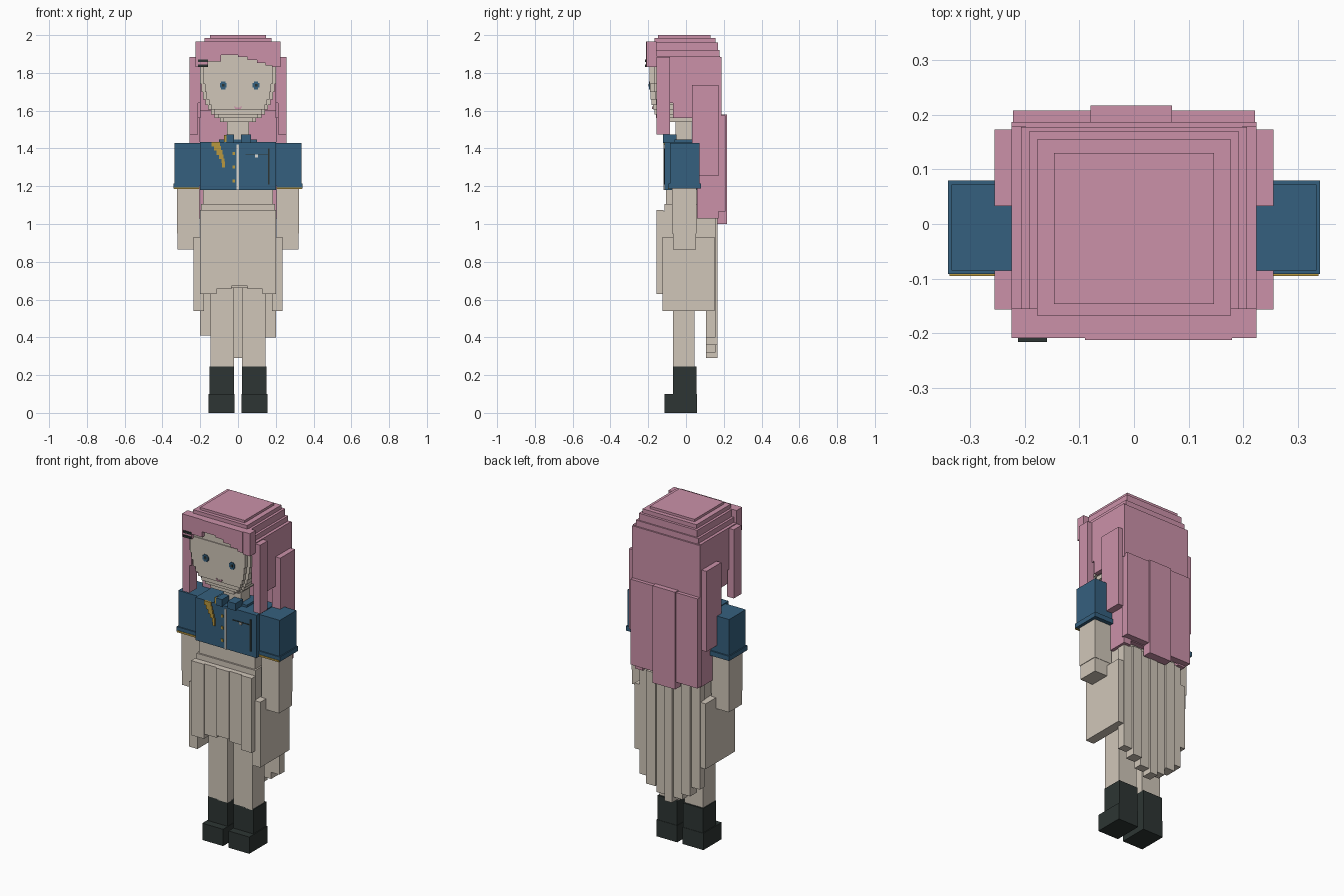
import bpy, bmesh


def material(name, r, g, b):
    m = bpy.data.materials.new(name)
    lin = [((c / 255 + 0.055) / 1.055) ** 2.4 for c in (r, g, b)]
    m.diffuse_color = (*lin, 1)
    return m


PINK = material("hair pink", 203, 145, 169)
SKIN = material("warm cream", 208, 198, 185)
BLUE = material("jacket blue", 53, 96, 126)
DARK = material("boot black", 45, 53, 51)
GOLD = material("gold trim", 186, 152, 62)
LIGHT = material("pale trim", 222, 218, 210)


def boxes(name, mat, *dims):
    """One object made of boxes given as (x0, x1, y0, y1, z0, z1)."""
    bm = bmesh.new()
    for x0, x1, y0, y1, z0, z1 in dims:
        verts = bmesh.ops.create_cube(bm, size=1)["verts"]
        for v in verts:
            v.co = ((x0 + x1) / 2 + v.co.x * (x1 - x0),
                    (y0 + y1) / 2 + v.co.y * (y1 - y0),
                    (z0 + z1) / 2 + v.co.z * (z1 - z0))
    mesh = bpy.data.meshes.new(name)
    bm.to_mesh(mesh)
    bm.free()
    mesh.materials.append(mat)
    ob = bpy.data.objects.new(name, mesh)
    bpy.context.collection.objects.link(ob)
    return ob


def pair(name, mat, *dims):
    """The same boxes on both sides of x = 0."""
    mirrored = [(-x1, -x0, *rest) for x0, x1, *rest in dims]
    return boxes(name, mat, *dims, *mirrored)


# Boots and legs
pair("boots", DARK, (0.02, 0.15, -0.07, 0.055, 0.1, 0.245),
     (0.018, 0.155, -0.115, 0.057, 0, 0.1))
pair("legs", SKIN, (0.02, 0.145, -0.07, 0.045, 0.24, 0.72))

# Skirt: core, hip panels, front pleats and trailing back pleats
boxes("skirt_core", SKIN, (-0.195, 0.195, -0.125, 0.14, 0.66, 1.07))
pair("skirt_sides", SKIN, (0.18, 0.235, -0.125, 0.15, 0.54, 0.93))
front_x = (-0.2, -0.115, -0.035, 0.05, 0.13, 0.2)
front_z = (0.63, 0.655, 0.672, 0.655, 0.63)
boxes("skirt_front_pleats", SKIN, *[
    (front_x[i], front_x[i + 1], -0.157 + 0.007 * (i % 2), -0.12, z, 1.075)
    for i, z in enumerate(front_z)])
back_x = (-0.2, -0.145, -0.085, -0.025, 0.025, 0.085, 0.145, 0.2)
back_z = (0.41, 0.36, 0.32, 0.29, 0.32, 0.36, 0.40)
boxes("skirt_back_pleats", SKIN, *[
    (back_x[i], back_x[i + 1], 0.105, 0.155 + 0.013 * (i % 2), z, 1.035)
    for i, z in enumerate(back_z)])
boxes("waist", SKIN, (-0.185, 0.185, -0.105, 0.06, 1.1, 1.19),
      (-0.195, 0.195, -0.115, 0.07, 1.06, 1.105))

# Arms, sleeves and cuffs
pair("arms", SKIN, (0.205, 0.323, -0.073, 0.055, 0.95, 1.2),
     (0.205, 0.32, -0.07, 0.053, 0.865, 0.95))
pair("sleeves", BLUE, (0.2, 0.335, -0.085, 0.072, 1.2, 1.43))
pair("cuffs", BLUE, (0.203, 0.341, -0.092, 0.08, 1.187, 1.215))
pair("cuff_trim", GOLD, (0.205, 0.338, -0.095, -0.085, 1.184, 1.194))

# Jacket with placket, pocket, buttons, braid and collar
boxes("jacket", BLUE, (-0.202, 0.202, -0.113, 0.07, 1.18, 1.435))
boxes("placket", LIGHT, (-0.007, 0.004, -0.118, -0.11, 1.18, 1.42),
      (0.09, 0.105, -0.12, -0.11, 1.353, 1.367))
boxes("jacket_seams", DARK, (0.04, 0.165, -0.116, -0.11, 1.364, 1.369),
      (0.159, 0.167, -0.117, -0.11, 1.21, 1.4))
boxes("buttons", GOLD, *[(-0.03, -0.015, -0.119, -0.11, z, z + 0.015)
                         for z in (1.22, 1.295, 1.365)])
boxes("braid", GOLD, *[
    (-0.14 + 0.013 * i, -0.095 + 0.006 * i, -0.12, -0.11,
     1.41 - 0.022 * i, 1.435 - 0.022 * i) for i in range(5)],
    (-0.085, -0.07, -0.12, -0.11, 1.3, 1.33),
    (-0.075, -0.058, -0.116, -0.1, 1.435, 1.47))
boxes("collar", BLUE, (-0.06, -0.02, -0.122, -0.05, 1.43, 1.473),
      (0.015, 0.068, -0.122, -0.05, 1.43, 1.473),
      (-0.1, 0.1, -0.06, 0.06, 1.43, 1.448))

# Neck and stepped head, each slice a rounded pair of boxes
boxes("neck", SKIN, (-0.058, 0.058, -0.055, 0.03, 1.4, 1.56))
slices = [(1.54, 0.095, -0.15), (1.562, 0.125, -0.16), (1.58, 0.143, -0.168),
          (1.605, 0.158, -0.176), (1.63, 0.172, -0.182), (1.66, 0.184, -0.187),
          (1.7, 0.192, -0.19), (1.74, 0.2, -0.192), (1.84, 0.192, -0.187),
          (1.9, 0, 0)]
head = []
for (z0, w, y, ), (z1, _, _) in zip(slices, slices[1:]):
    head += [(-w + 0.018, w - 0.018, y, 0.1, z0, z1),
             (-w, w, y + 0.022, 0.14, z0, z1)]
boxes("head", SKIN, *head)
for x in (-0.078, 0.096):
    boxes("eye", BLUE, (x - 0.018, x + 0.018, -0.196, -0.19, 1.722, 1.746),
          (x - 0.011, x + 0.011, -0.196, -0.19, 1.713, 1.754))
    boxes("pupil", DARK, (x - 0.007, x + 0.007, -0.198, -0.192, 1.727, 1.742))
boxes("mouth", PINK, (-0.015, 0.015, -0.18, -0.172, 1.61, 1.616),
      (-0.02, -0.012, -0.18, -0.172, 1.616, 1.622),
      (0.012, 0.02, -0.18, -0.172, 1.616, 1.622))

# Hair cap: stepped crown, sides and back
boxes("hair_crown", PINK, (-0.147, 0.147, -0.147, 0.13, 1.975, 2),
      (-0.178, 0.178, -0.168, 0.155, 1.96, 1.986),
      (-0.193, 0.193, -0.17, 0.17, 1.92, 1.962),
      (-0.207, 0.207, -0.17, 0.178, 1.885, 1.92))
pair("hair_sides", PINK, (0.199, 0.225, -0.155, 0.18, 1.64, 1.89),
     (0.199, 0.225, -0.07, 0.18, 1.56, 1.64))
boxes("hair_back", PINK, (-0.225, 0.225, 0.135, 0.187, 1.56, 1.885))

# Fringe with a stepped lower edge
fringe_x = (-0.225, -0.16, -0.09, 0, 0.05, 0.1, 0.145, 0.18, 0.225)
fringe_z = (1.83, 1.86, 1.895, 1.885, 1.868, 1.853, 1.84, 1.83)
boxes("fringe", PINK, *[
    (fringe_x[i], fringe_x[i + 1],
     -0.213 if 2 <= i <= 6 else -0.209, -0.155, z, 1.965)
    for i, z in enumerate(fringe_z)])
boxes("hair_pins", DARK, *[(-0.213, -0.16, -0.216, -0.207, z, z + 0.012)
                           for z in (1.832, 1.858)])

# Hanging locks and long back hair
pair("front_locks", PINK, (0.212, 0.256, -0.157, -0.085, 1.475, 1.885))
pair("side_locks", PINK, (0.2, 0.256, 0.033, 0.173, 1.255, 1.735),
     (0.165, 0.215, 0.057, 0.173, 1.03, 1.26))
boxes("long_hair", PINK, (-0.08, 0.07, 0.165, 0.217, 1.0, 1.58),
      (0.07, 0.222, 0.165, 0.208, 1.065, 1.575),
      (-0.222, -0.08, 0.165, 0.208, 1.04, 1.575),
      (-0.2, 0.2, 0.12, 0.17, 1.06, 1.6))
